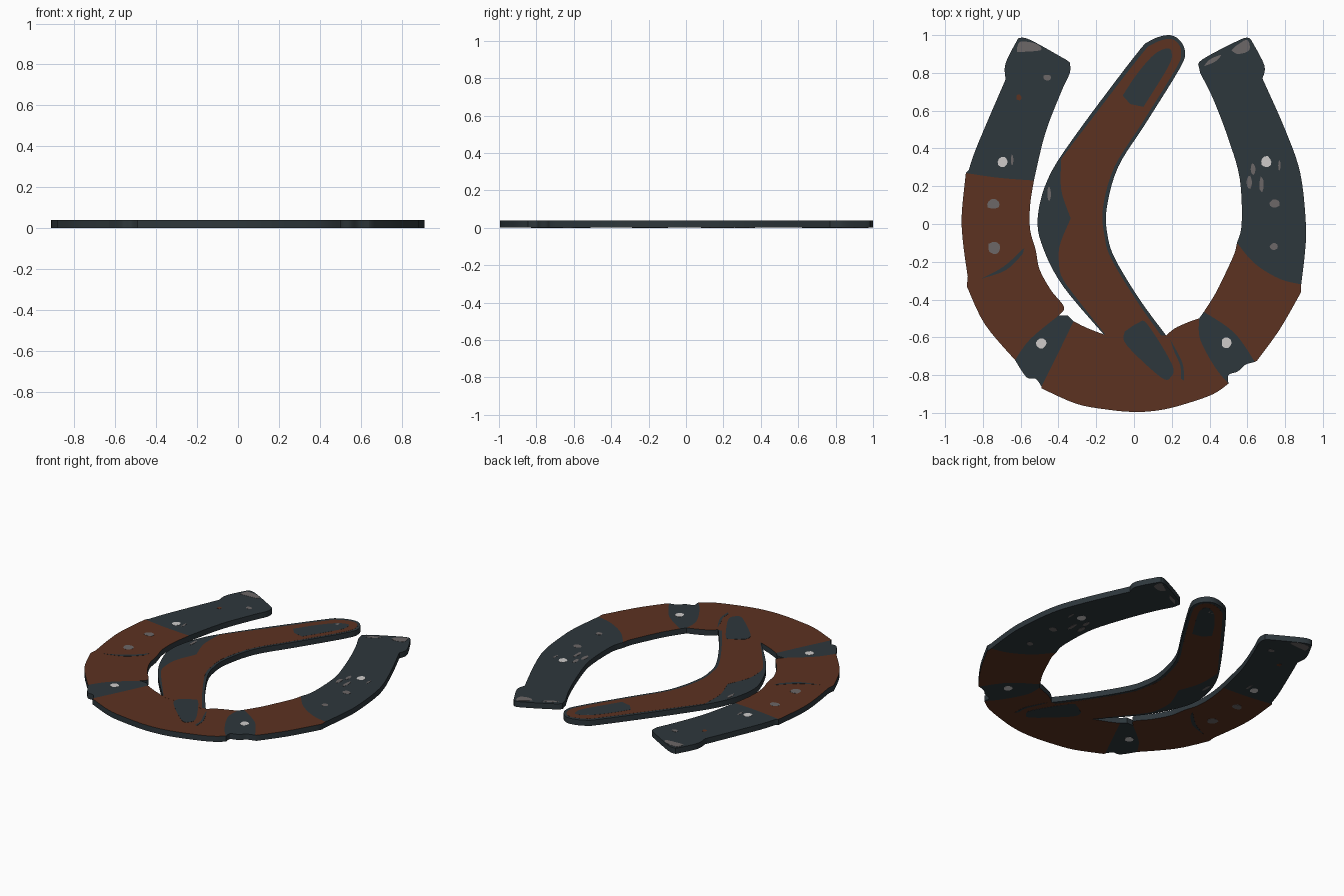
import bpy, bmesh, math, random
from mathutils import Vector

random.seed(4)
H = 0.04


def material(name, rgb):
    m = bpy.data.materials.new(name)
    m.diffuse_color = (*rgb, 1)
    return m


slate = material("dark slate", (0.027, 0.038, 0.045))
rust = material("rust brown", (0.107, 0.032, 0.015))
grey = material("worn grey", (0.150, 0.135, 0.135))
white = material("pale rivet", (0.62, 0.60, 0.59))


def curve(*pts, steps=5):
    """Smooth open chain through the points (Catmull-Rom)."""
    p = [Vector(q) for q in pts]
    p = [p[0]] + p + [p[-1]]
    out = []
    for i in range(1, len(p) - 2):
        a, b, c, d = p[i - 1:i + 3]
        for s in range(steps):
            t = s / steps
            out.append(0.5 * (2 * b + (c - a) * t + (2 * a - 5 * b + 4 * c - d) * t * t
                              + (3 * b - a - 3 * c + d) * t ** 3))
    return out + [p[-2]]


def plate(name, mat, *chains, gap=0.001, side=slate):
    """Flat slab joined from chains; caps use mat, the rim uses side."""
    pts = []
    for q in (v for ch in chains for v in ch):
        q = Vector(q)
        if not pts or (q - pts[-1]).length > 1e-4:
            pts.append(q)
    if (pts[0] - pts[-1]).length < 1e-4:
        pts.pop()
    bm = bmesh.new()
    lo = [bm.verts.new((q.x, q.y, gap)) for q in pts]
    hi = [bm.verts.new((q.x, q.y, H - gap)) for q in pts]
    caps = [bm.faces.new(lo[::-1]), bm.faces.new(hi)]
    n = len(pts)
    for i in range(n):
        j = (i + 1) % n
        bm.faces.new((lo[i], lo[j], hi[j], hi[i])).material_index = 1
    bmesh.ops.recalc_face_normals(bm, faces=bm.faces)
    bmesh.ops.triangulate(bm, faces=caps)
    me = bpy.data.meshes.new(name)
    bm.to_mesh(me)
    bm.free()
    me.materials.append(mat)
    me.materials.append(side)
    ob = bpy.data.objects.new(name, me)
    bpy.context.collection.objects.link(ob)
    return ob


def mark(name, mat, *chains):
    """Painted detail showing on both faces."""
    return plate(name, mat, *chains, gap=0, side=mat)


def spot(name, mat, x, y, rx, ry=None):
    ry = ry or rx
    ring = []
    for k in range(10):
        a, w = k * math.tau / 10, random.uniform(0.88, 1.1)
        ring.append((x + rx * w * math.cos(a), y + ry * w * math.sin(a)))
    mark(name, mat, ring)


# Seams between the horseshoe sections, each from outer rim to inner rim
left_upper = curve((-0.89, 0.27), (-0.72, 0.245), (-0.53, 0.23))
left_band_a = curve((-0.63, -0.72), (-0.55, -0.61), (-0.40, -0.485))
left_band_b = curve((-0.49, -0.86), (-0.39, -0.66), (-0.32, -0.515))
right_band_b = curve((0.50, -0.845), (0.43, -0.76), (0.35, -0.61), (0.345, -0.50))
right_band_a = curve((0.64, -0.73), (0.53, -0.575), (0.37, -0.465))
right_upper = curve((0.885, -0.32), (0.77, -0.29), (0.64, -0.21), (0.545, -0.10))

# Horseshoe sections, left tip round to right tip
plate("left_tip", slate, left_upper,
      curve((-0.53, 0.23), (-0.47, 0.48), (-0.385, 0.70), (-0.34, 0.80), (-0.34, 0.855)),
      curve((-0.36, 0.87), (-0.55, 0.975), (-0.61, 0.985)),
      curve((-0.615, 0.98), (-0.68, 0.85), (-0.68, 0.765)),
      curve((-0.68, 0.765), (-0.76, 0.58), (-0.84, 0.39), (-0.875, 0.285)))
plate("left_side", rust, left_upper,
      curve((-0.53, 0.23), (-0.55, 0.10), (-0.55, -0.03), (-0.52, -0.14), (-0.50, -0.24),
            (-0.44, -0.35), (-0.37, -0.44), (-0.40, -0.485)), left_band_a[::-1],
      curve((-0.63, -0.72), (-0.79, -0.53), (-0.885, -0.33)),
      curve((-0.88, -0.28), (-0.905, -0.10), (-0.912, 0.05), (-0.89, 0.27)))
plate("left_band", slate, left_band_a, [(-0.35, -0.485)], left_band_b[::-1],
      curve((-0.49, -0.86), (-0.52, -0.82), (-0.57, -0.81), (-0.63, -0.72)))
plate("bottom_arc", rust, left_band_b,
      curve((-0.32, -0.515), (-0.25, -0.55), (-0.16, -0.585)),
      curve((0.17, -0.59), (0.22, -0.55), (0.30, -0.515), (0.345, -0.50)), right_band_b[::-1],
      curve((0.50, -0.845), (0.42, -0.90), (0.28, -0.95), (0.14, -0.985), (0, -0.995),
            (-0.16, -0.98), (-0.31, -0.95), (-0.49, -0.87)))
plate("right_band", slate, right_band_b, right_band_a[::-1],
      curve((0.64, -0.73), (0.59, -0.745), (0.55, -0.78), (0.50, -0.80), (0.50, -0.845)))
plate("right_side", rust, right_band_a,
      curve((0.37, -0.465), (0.43, -0.37), (0.48, -0.27), (0.53, -0.16), (0.545, -0.10)),
      right_upper[::-1],
      curve((0.885, -0.36), (0.77, -0.56), (0.65, -0.725)))
plate("right_tip", slate, right_upper,
      curve((0.545, -0.10), (0.57, 0), (0.56, 0.24), (0.50, 0.45), (0.42, 0.66), (0.35, 0.80)),
      curve((0.345, 0.825), (0.36, 0.87), (0.56, 0.975), (0.61, 0.985)),
      curve((0.62, 0.975), (0.69, 0.84), (0.68, 0.77)),
      curve((0.68, 0.77), (0.80, 0.50), (0.88, 0.27), (0.91, 0), (0.905, -0.15), (0.885, -0.32)))

# Bent blade in the middle, with its inset brown faces
plate("bent_blade", slate,
      curve((-0.16, -0.585), (-0.375, -0.33), (-0.48, -0.13), (-0.51, 0.03), (-0.455, 0.24),
            (-0.31, 0.47), (0.005, 0.89), (0.085, 0.97), (0.18, 1.0), (0.24, 0.975),
            (0.27, 0.91), (0.24, 0.82), (0.06, 0.53), (-0.085, 0.30), (-0.145, 0.08),
            (-0.14, -0.06), (-0.10, -0.185), (0.03, -0.40), (0.17, -0.59)))
plate("blade_panel", rust,
      curve((-0.14, -0.60), (-0.355, -0.325), (-0.395, -0.24)),
      curve((-0.395, -0.24), (-0.395, -0.12), (-0.335, 0.03)),
      curve((-0.335, 0.03), (-0.385, 0.18), (-0.385, 0.345)),
      curve((-0.385, 0.345), (-0.29, 0.47), (0.025, 0.88), (0.095, 0.95), (0.18, 0.98),
            (0.23, 0.96), (0.25, 0.905), (0.22, 0.82), (0.04, 0.53), (-0.105, 0.30),
            (-0.165, 0.08), (-0.155, -0.07), (-0.12, -0.185), (0.01, -0.40), (0.15, -0.60)),
      gap=0.0005, side=rust)

# Dark lozenges near both ends of the blade
mark("upper_lozenge", slate,
     curve((-0.06, 0.68), (0.02, 0.80), (0.11, 0.90), (0.18, 0.93), (0.20, 0.90), (0.18, 0.83),
           (0.05, 0.62)), [(-0.02, 0.635)])
mark("lower_lozenge", slate,
     curve((-0.05, -0.57), (0.02, -0.525), (0.07, -0.53), (0.20, -0.74), (0.195, -0.81),
           (0.14, -0.81), (-0.04, -0.64), (-0.05, -0.57)))

# Thin scratches
mark("left_scratch", slate,
     curve((-0.81, -0.29), (-0.69, -0.225), (-0.58, -0.125)),
     curve((-0.59, -0.16), (-0.68, -0.245), (-0.81, -0.29)))
mark("right_scratch", slate,
     curve((0.19, -0.61), (0.23, -0.68), (0.26, -0.75), (0.265, -0.83)),
     curve((0.25, -0.82), (0.245, -0.75), (0.215, -0.68), (0.19, -0.61)))

# Pale rivets
for x, y in ((-0.695, 0.33), (-0.49, -0.63), (0.49, -0.63), (0.70, 0.33)):
    spot("rivet", white, x, y, 0.028)

# Grey worn patches
for x, y, rx, ry in ((-0.745, 0.105, 0.034, 0.028), (-0.74, -0.127, 0.034, 0.034),
                     (-0.46, 0.775, 0.022, 0.016), (0.745, 0.11, 0.028, 0.022),
                     (0.742, -0.12, 0.022, 0.018), (0.63, 0.29, 0.014, 0.03),
                     (0.61, 0.22, 0.016, 0.035), (0.675, 0.21, 0.012, 0.04),
                     (0.77, 0.31, 0.006, 0.03), (-0.645, 0.34, 0.007, 0.028),
                     (-0.45, 0.16, 0.01, 0.035), (0.13, 0.895, 0.018, 0.013)):
    spot("worn_patch", grey, x, y, rx, ry)
mark("left_tip_wear", grey,
     curve((-0.62, 0.93), (-0.60, 0.965), (-0.52, 0.955), (-0.495, 0.92), (-0.62, 0.91)))
mark("right_tip_wear", grey,
     curve((0.515, 0.92), (0.55, 0.95), (0.60, 0.975), (0.61, 0.92), (0.55, 0.90), (0.515, 0.92)))
mark("right_corner_wear", grey,
     curve((0.37, 0.835), (0.40, 0.87), (0.46, 0.895), (0.43, 0.86), (0.37, 0.835)))
spot("rust_fleck", rust, -0.61, 0.67, 0.015)

# Smooth rims with crisp edges
for ob in bpy.context.collection.objects:
    ob.select_set(True)
    bpy.context.view_layer.objects.active = ob
bpy.ops.object.shade_smooth_by_angle(angle=math.radians(30))
